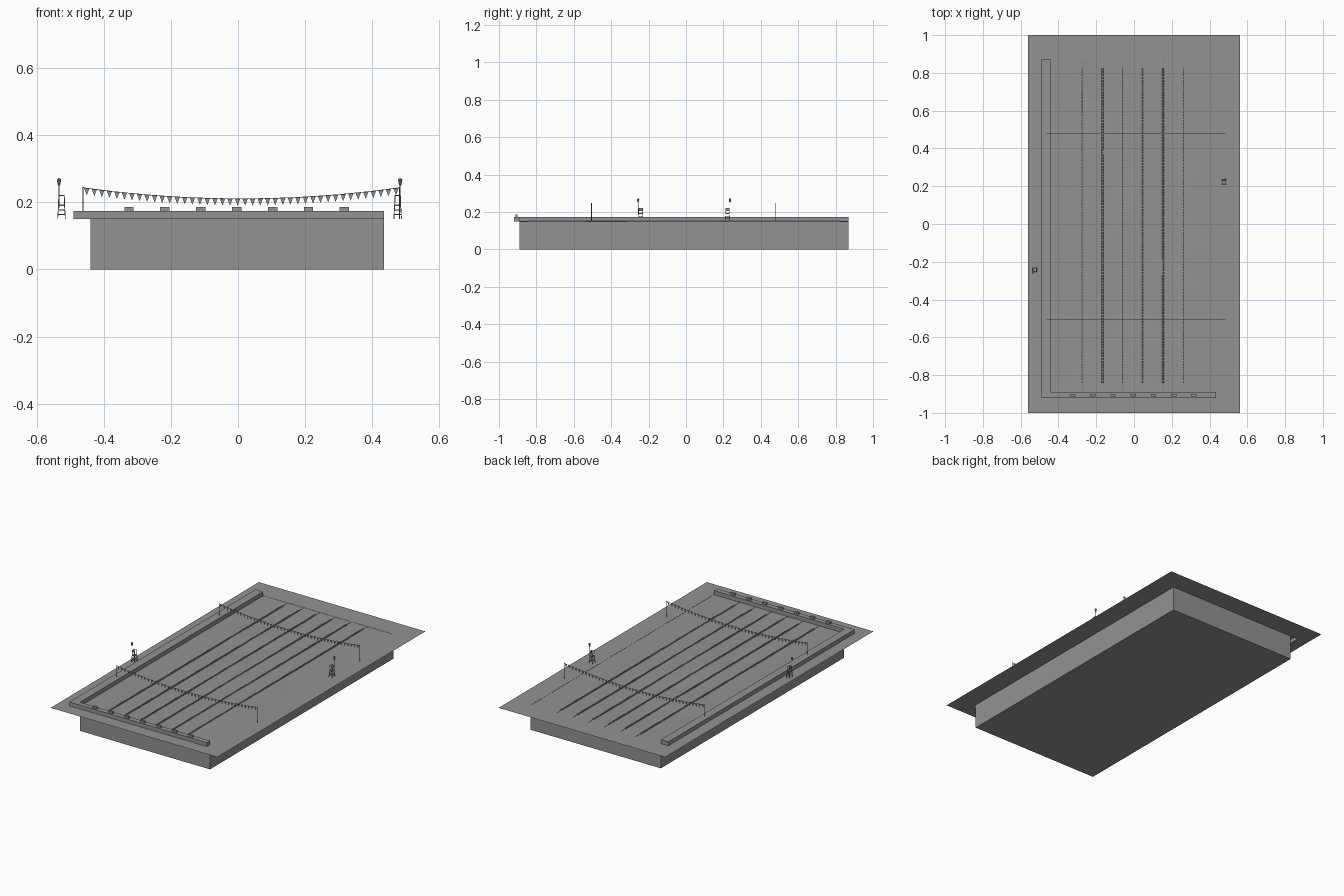
import bpy, bmesh, random
from mathutils import Vector, Matrix

random.seed(4)
cube = bpy.data.objects.get("Cube")
if cube:
    bpy.data.objects.remove(cube, do_unlink=True)

grey = bpy.data.materials.new("concrete grey")
grey.use_nodes = True
grey.diffuse_color = (0.29, 0.29, 0.29, 1)
grey.node_tree.nodes["Principled BSDF"].inputs["Base Color"].default_value = grey.diffuse_color

DECK = 0.15
X0, X1, Y0, Y1 = -0.44, 0.435, -0.89, 0.87      # pool basin
CX, CY = -0.49, -0.92                           # outer edges of the kerb


def finish(name, bm):
    mesh = bpy.data.meshes.new(name)
    bm.to_mesh(mesh)
    bm.free()
    mesh.materials.append(grey)
    obj = bpy.data.objects.new(name, mesh)
    bpy.context.collection.objects.link(obj)
    return obj


def face(bm, points):
    return bm.faces.new([bm.verts.new(p) for p in points])


def box(bm, lo, hi):
    lo, hi = Vector(lo), Vector(hi)
    m = Matrix.Translation((lo + hi) / 2) @ Matrix.Diagonal((hi - lo).to_4d())
    return bmesh.ops.create_cube(bm, size=1, matrix=m)["verts"]


def rod(bm, a, b, r1, r2=None, sides=6):
    a, b = Vector(a), Vector(b)
    d = b - a
    m = Matrix.Translation((a + b) / 2) @ d.to_track_quat('Z', 'Y').to_matrix().to_4x4()
    bmesh.ops.create_cone(bm, cap_ends=True, segments=sides, radius1=r1,
                          radius2=r1 if r2 is None else r2, depth=d.length, matrix=m)


# Thin deck around the pool and kerb
bm = bmesh.new()
for xa, ya, xb, yb in ((-0.56, -1, 0.56, CY), (-0.56, Y1, 0.56, 1),
                       (-0.56, CY, CX, Y1), (X1, CY, 0.56, Y1)):
    face(bm, [(xa, ya, DECK), (xb, ya, DECK), (xb, yb, DECK), (xa, yb, DECK)])
bmesh.ops.remove_doubles(bm, verts=bm.verts, dist=0.0001)
finish("deck", bm)

# Basin, open at the top
bm = bmesh.new()
box(bm, (X0, Y0, 0), (X1, Y1, DECK))
bm.normal_update()
bmesh.ops.delete(bm, geom=[f for f in bm.faces if f.normal.z > 0.5], context='FACES')
finish("basin", bm)

# Gently rippled water
bm = bmesh.new()
bmesh.ops.create_grid(bm, x_segments=4, y_segments=7, size=0.5)
for v in bm.verts:
    inside = max(abs(v.co.x), abs(v.co.y)) < 0.49
    v.co = ((X0 + X1) / 2 + v.co.x * (X1 - X0), (Y0 + Y1) / 2 + v.co.y * (Y1 - Y0), DECK - 0.001)
    if inside:
        v.co += Vector((random.uniform(-0.06, 0.06), random.uniform(-0.06, 0.06),
                        random.uniform(-0.005, 0.003)))
bmesh.ops.triangulate(bm, faces=bm.faces)
finish("water", bm)

# L-shaped raised kerb, open underneath
bm = bmesh.new()
outline = [(CX, CY), (X1, CY), (X1, Y0), (X0, Y0), (X0, Y1), (CX, Y1)]
TOP = 0.174
face(bm, [(x, y, TOP) for x, y in outline])
for (xa, ya), (xb, yb) in zip(outline, outline[1:] + outline[:1]):
    face(bm, [(xa, ya, DECK), (xb, yb, DECK), (xb, yb, TOP), (xa, ya, TOP)])
bmesh.ops.remove_doubles(bm, verts=bm.verts, dist=0.0001)
finish("kerb", bm)

# Starting blocks
bm = bmesh.new()
for i in range(7):
    x = -0.325 + i * 0.107
    box(bm, (x - 0.014, -0.912, TOP), (x + 0.014, -0.9, 0.186))
finish("starting_blocks", bm)

# Lane ropes strung with float discs
for i in range(6):
    x = -0.274 + i * 0.107
    bm = bmesh.new()
    rod(bm, (x, Y0, DECK), (x, Y1, DECK), 0.0012)
    n = 110
    step = 1.67 / n
    for k in range(n):
        y = -0.842 + k * step
        rod(bm, (x, y, DECK), (x, y + step * 0.75, DECK), 0.0045, sides=8)
    finish(f"lane_rope_{i + 1}", bm)

# Pennant lines: two posts, a sagging cord and hanging triangles
PA, PB = -0.462, 0.482


def cord(t):
    x = PA + t * (PB - PA)
    return x, 0.211 + 0.033 * (2 * t - 1) ** 2


for name, y in (("front", -0.505), ("back", 0.48)):
    bm = bmesh.new()
    for x in (PA, PB):
        rod(bm, (x, y, DECK), (x, y, 0.247), 0.0016)
    finish(f"{name}_pennant_posts", bm)
    bm = bmesh.new()
    n = 42
    for k in range(n):
        (xa, za), (xb, zb) = cord(k / n), cord((k + 1) / n)
        rod(bm, (xa, y, za), (xb, y, zb), 0.0008, sides=4)
        xm, zm = (xa + xb) / 2, (za + zb) / 2
        face(bm, [(xm - 0.008, y, zm), (xm, y, zm - 0.021), (xm + 0.008, y, zm)])
    finish(f"{name}_pennants", bm)


# Lifeguard chairs, facing the pool, each with a folded parasol
def chair(name, x, y, turn):
    bm = bmesh.new()
    r = 0.0014
    for sx in (-1, 1):
        for sy in (-1, 1):
            rod(bm, (sx * 0.0115, sy * 0.012, 0), (sx * 0.009, sy * 0.0105, 0.04), r, sides=4)
            rod(bm, (sx * 0.009, sy * 0.0105, 0.04), (sx * 0.008, sy * 0.0105, 0.07), r, sides=4)
    for z in (0.014, 0.027):
        for s in (-1, 1):
            rod(bm, (-0.01, s * 0.011, z), (0.01, s * 0.011, z), r, sides=4)
            rod(bm, (s * 0.01, -0.011, z), (s * 0.01, 0.011, z), r, sides=4)
    box(bm, (-0.01, -0.011, 0.039), (0.01, 0.011, 0.043))
    for s in (-1, 1):
        rod(bm, (-0.009, s * 0.0105, 0.07), (0.009, s * 0.0105, 0.07), r, sides=4)
    box(bm, (-0.0095, -0.011, 0.055), (-0.0075, 0.011, 0.071))
    seat = finish(f"{name}_guard_chair", bm)
    bm = bmesh.new()
    px, py = -0.0075, -0.013
    rod(bm, (px, py, 0.035), (px, py, 0.122), 0.001)
    rod(bm, (px, py, 0.1), (px, py, 0.117), 0.003, 0.0065, sides=8)
    rod(bm, (px, py, 0.117), (px, py, 0.121), 0.0065, 0.004, sides=8)
    shade = finish(f"{name}_parasol", bm)
    for obj in (seat, shade):
        obj.location = (x, y, DECK)
        obj.rotation_euler.z = turn


chair("right", -0.526, -0.243, 0)
chair("left", 0.476, 0.222, 3.14159)
